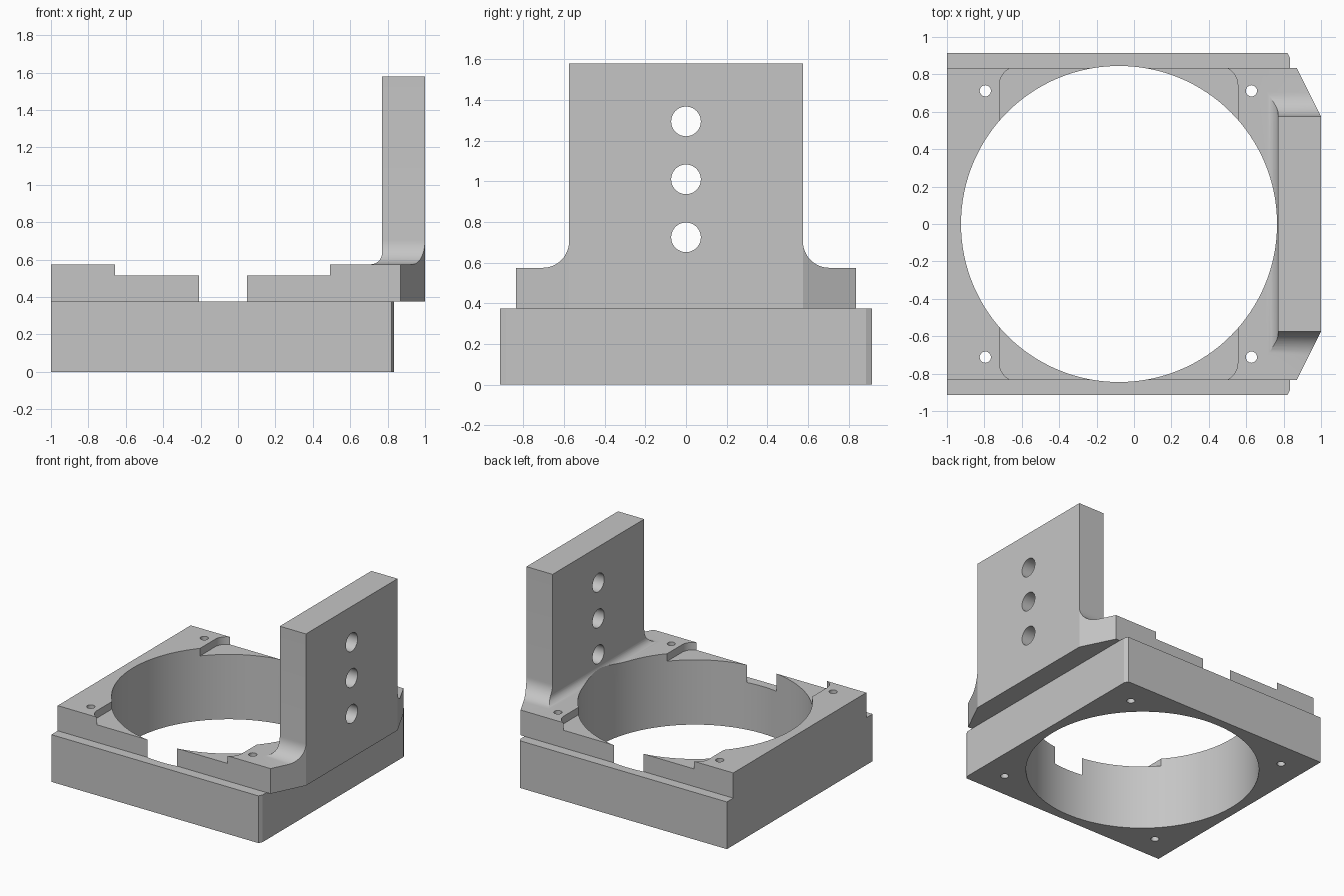
import bpy
import bmesh
from math import cos, sin, pi, radians

if "Cube" in bpy.data.objects:
    bpy.data.objects.remove(bpy.data.objects["Cube"], do_unlink=True)

grey = bpy.data.materials.new("light grey")
grey.use_nodes = True
grey.diffuse_color = (0.56, 0.56, 0.56, 1)
grey.node_tree.nodes["Principled BSDF"].inputs["Base Color"].default_value = (0.56, 0.56, 0.56, 1)


def prism(name, outline, axis, start, end):
    """Extrude a flat outline along an axis; outline is (y,z), (x,z) or (x,y)."""
    place = {"x": lambda u, v, d: (d, u, v),
             "y": lambda u, v, d: (u, d, v),
             "z": lambda u, v, d: (u, v, d)}[axis]
    bm = bmesh.new()
    low = [bm.verts.new(place(u, v, start)) for u, v in outline]
    high = [bm.verts.new(place(u, v, end)) for u, v in outline]
    bm.faces.new(low)
    bm.faces.new(high)
    n = len(outline)
    for i in range(n):
        j = (i + 1) % n
        bm.faces.new((low[i], low[j], high[j], high[i]))
    bmesh.ops.recalc_face_normals(bm, faces=bm.faces)
    mesh = bpy.data.meshes.new(name)
    bm.to_mesh(mesh)
    bm.free()
    mesh.materials.append(grey)
    obj = bpy.data.objects.new(name, mesh)
    bpy.context.collection.objects.link(obj)
    return obj


def arc(cu, cv, r, a0, a1, steps=12):
    angles = [radians(a0 + (a1 - a0) * i / steps) for i in range(steps + 1)]
    return [(cu + r * cos(a), cv + r * sin(a)) for a in angles]


def circle(cu, cv, r, n):
    return [(cu + r * cos(2 * pi * i / n), cv + r * sin(2 * pi * i / n)) for i in range(n)]


def activate(obj):
    bpy.ops.object.select_all(action="DESELECT")
    obj.select_set(True)
    bpy.context.view_layer.objects.active = obj


def combine(obj, tool, operation):
    mod = obj.modifiers.new(operation.lower(), "BOOLEAN")
    mod.operation = operation
    mod.solver = "EXACT"
    mod.object = tool
    activate(obj)
    bpy.ops.object.modifier_apply(modifier=mod.name)
    bpy.data.objects.remove(tool, do_unlink=True)


def mirrored(half):
    """Close a right-hand half outline by reflecting it in u."""
    return half + [(-u, v) for u, v in reversed(half)]


LEDGE, DECK, TOP = 0.375, 0.575, 1.58

# Lower block with trimmed corners on the upright side
base = prism("base_block", [(-1, -0.915), (0.82, -0.915), (0.835, -0.885),
                            (0.835, 0.885), (0.82, 0.915), (-1, 0.915)], "z", 0, LEDGE)

# Deck and upright plate: plan outline trimmed by side and front profiles
deck = prism("deck_and_upright", [(-1, -0.835), (0.87, -0.835), (1, -0.575),
                                  (1, 0.575), (0.87, 0.835), (-1, 0.835)], "z", LEDGE, TOP)
r = 0.06
side = [(-1.2, 0.2), (1.2, 0.2), (1.2, 1.8), (0.77, 1.8)]
side += arc(0.77 - r, DECK + r, r, 0, -90) + [(-1.2, DECK)]
combine(deck, prism("side_profile", side, "y", -1.2, 1.2), "INTERSECT")
r = 0.13
front = [(1.2, 0.2), (1.2, DECK)] + arc(0.575 + r, DECK + r, r, 270, 180) + [(0.575, 1.8)]
combine(deck, prism("front_profile", mirrored(front), "x", -1.2, 1.2), "INTERSECT")

# Shallow rounded recess in the deck
r, x0, x1, y1 = 0.1, -0.72, 0.555, 0.842
recess = (arc(x1 - r, y1 - r, r, 0, 90) + arc(x0 + r, y1 - r, r, 90, 180)
          + arc(x0 + r, r - y1, r, 180, 270) + arc(x1 - r, r - y1, r, 270, 360))
combine(deck, prism("recess_cutter", recess, "z", 0.515, 0.7), "DIFFERENCE")

# Large bore and corner screw holes through both parts
for part in (base, deck):
    combine(part, prism("bore_cutter", circle(-0.08, 0, 0.845, 128), "z", -0.2, 1.0), "DIFFERENCE")
    for x in (-0.795, 0.628):
        for y in (-0.712, 0.712):
            combine(part, prism("screw_cutter", circle(x, y, 0.03, 24), "z", -0.2, 1.0), "DIFFERENCE")

# Row of holes up the plate
for z in (0.725, 1.01, 1.295):
    combine(deck, prism("plate_hole_cutter", circle(0, z, 0.073, 40), "x", 0.6, 1.2), "DIFFERENCE")

for part in (base, deck):
    activate(part)
    bpy.ops.object.shade_smooth_by_angle(angle=radians(20))
